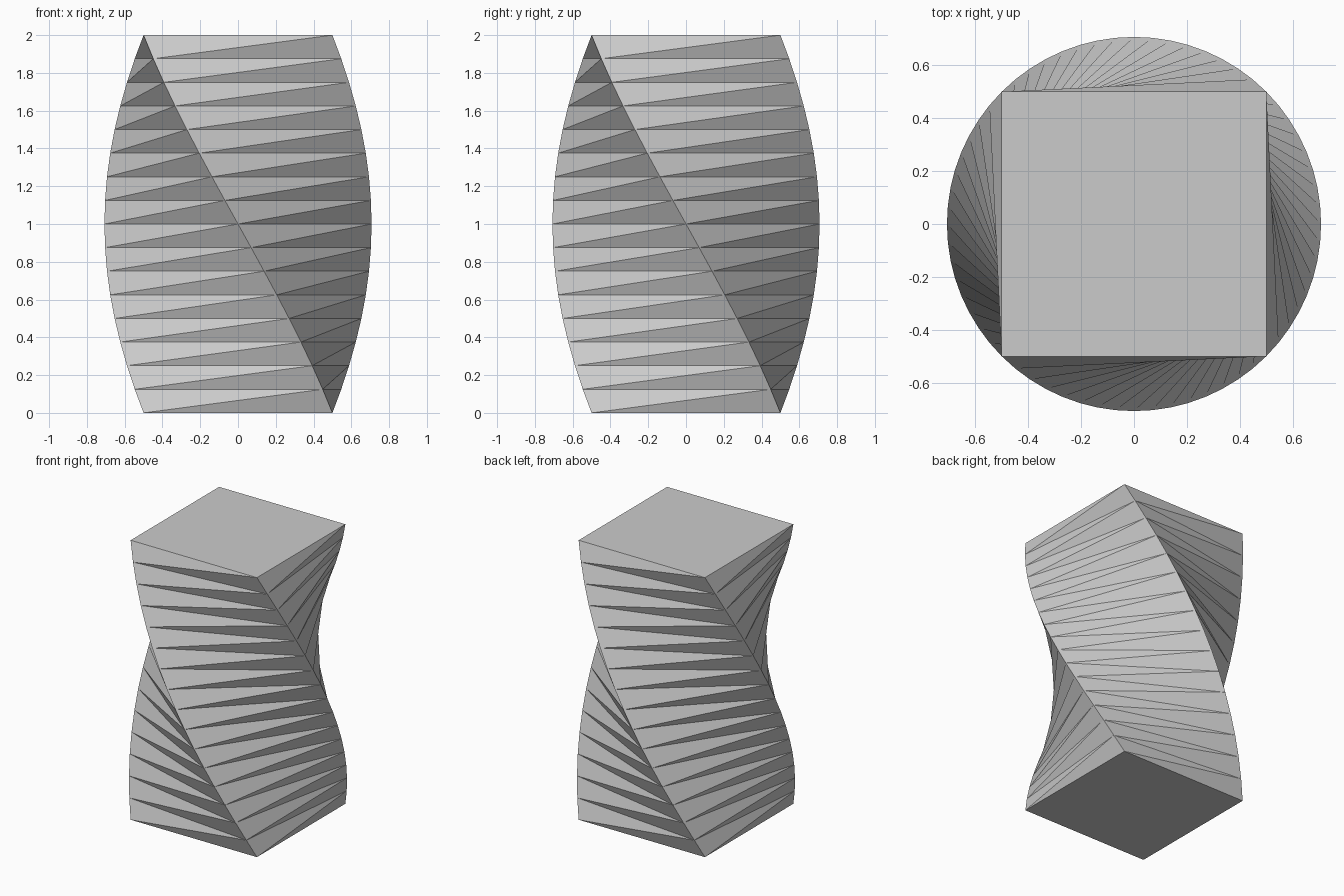
import bpy, bmesh
from math import radians, cos, sin, sqrt

if "Cube" in bpy.data.objects:
    bpy.data.objects.remove(bpy.data.objects["Cube"])

HEIGHT, ROWS, TWIST = 2.0, 16, radians(-90)
RADIUS = sqrt(0.5)

# One plain grey for the whole body
grey = bpy.data.materials.new("light_grey")
grey.use_nodes = True
colour = (0.6, 0.6, 0.6, 1)
grey.diffuse_color = colour
grey.node_tree.nodes["Principled BSDF"].inputs["Base Color"].default_value = colour

# Square section turned a quarter turn on its way up
bm = bmesh.new()
rings = []
for k in range(ROWS + 1):
    t = k / ROWS
    angles = [radians(45 + 90 * i) + TWIST * t for i in range(4)]
    rings.append([bm.verts.new((RADIUS * cos(a), RADIUS * sin(a), HEIGHT * t))
                  for a in angles])

# Sides, each cell split along its shorter diagonal
for low, high in zip(rings, rings[1:]):
    for i in range(4):
        j = (i + 1) % 4
        bm.faces.new((low[i], low[j], high[j]))
        bm.faces.new((low[i], high[j], high[i]))

# End caps
bm.faces.new(rings[0][::-1])
bm.faces.new(rings[-1])

mesh = bpy.data.meshes.new("twisted_column")
bm.to_mesh(mesh)
bm.free()
mesh.materials.append(grey)
column = bpy.data.objects.new("twisted_column", mesh)
bpy.context.collection.objects.link(column)

# Smooth sides with crisp corners
bpy.ops.object.select_all(action="DESELECT")
column.select_set(True)
bpy.context.view_layer.objects.active = column
bpy.ops.object.shade_smooth_by_angle(angle=radians(40))
